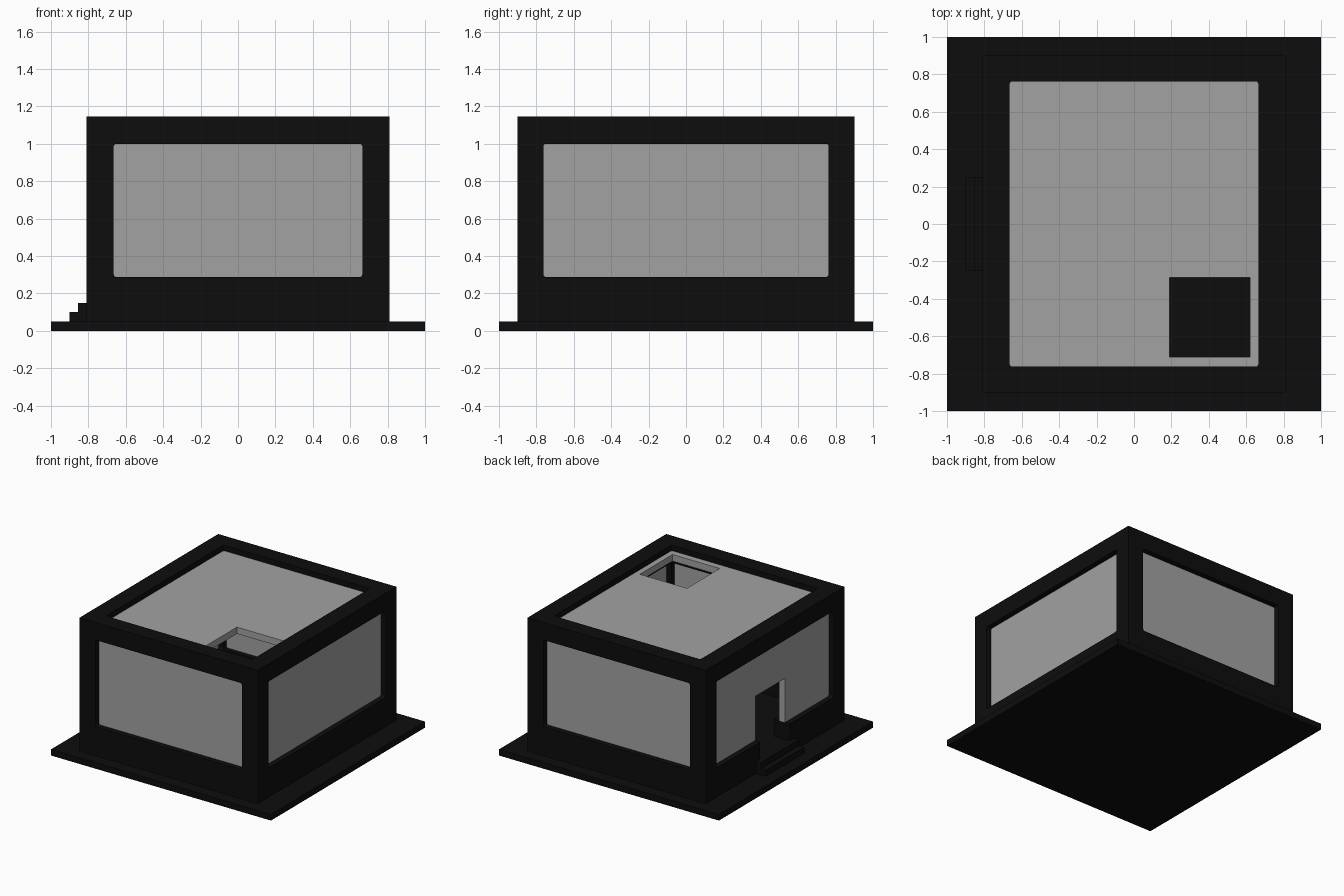
import bpy, bmesh

if "Cube" in bpy.data.objects:
    bpy.data.objects.remove(bpy.data.objects["Cube"])


def material(name, v):
    m = bpy.data.materials.new(name)
    m.diffuse_color = (v, v, v, 1)
    m.use_nodes = True
    m.node_tree.nodes["Principled BSDF"].inputs["Base Color"].default_value = m.diffuse_color
    return m


BLACK = material("black", 0.004)
GREY = material("grey", 0.36)


def box(name, lo, hi, mat, axis=None, radius=0.015):
    """Box between two corners; axis rounds the four edges along that axis."""
    bm = bmesh.new()
    bmesh.ops.create_cube(bm, size=1)
    for v in bm.verts:
        v.co = [(a + b) / 2 + c * (b - a) for a, b, c in zip(lo, hi, v.co)]
    if axis is not None:
        edges = [e for e in bm.edges
                 if abs((e.verts[0].co - e.verts[1].co).normalized()[axis]) > 0.9]
        bmesh.ops.bevel(bm, geom=edges, offset=radius, segments=3,
                        profile=0.5, affect='EDGES')
    me = bpy.data.meshes.new(name)
    bm.to_mesh(me)
    bm.free()
    me.materials.append(mat)
    ob = bpy.data.objects.new(name, me)
    bpy.context.collection.objects.link(ob)
    return ob


def cut(ob, lo, hi, axis=None):
    """Subtract a box from the object, then discard the cutter."""
    c = box("cutter", lo, hi, ob.data.materials[0], axis)
    c.hide_render = True
    mod = ob.modifiers.new("cut", 'BOOLEAN')
    mod.operation = 'DIFFERENCE'
    mod.solver = 'EXACT'
    mod.object = c
    bpy.context.view_layer.objects.active = ob
    bpy.ops.object.modifier_apply(modifier=mod.name)
    bpy.data.objects.remove(c)


W, D, TOP, FLOOR = 0.81, 0.90, 1.145, 0.15    # body half sizes and heights
X, Y, Z0, Z1 = 0.665, 0.763, 0.288, 1.0       # openings
INSET, THICK, LAP = 0.045, 0.055, 0.02        # panel recess, thickness, embed
DOOR_LO, DOOR_HI = (-1, -0.193, FLOOR), (-0.5, 0.193, 0.65)

# Ground slab, floor plinth and steps
box("base_slab", (-1, -1, 0), (1, 1, 0.05), BLACK)
box("floor_plinth", (-W, -D, 0.05), (W, D, FLOOR), BLACK)
box("lower_step", (-0.90, -0.25, 0.05), (-0.855, 0.25, 0.10), BLACK)
box("upper_step", (-0.855, -0.25, 0.05), (-W, 0.25, FLOOR), BLACK)

# Open frame with a rounded opening through each axis and a door notch
frame = box("frame", (-W, -D, FLOOR), (W, D, TOP), BLACK)
cut(frame, (-2, -Y, Z0), (2, Y, Z1), 0)
cut(frame, (-X, -2, Z0), (X, 2, Z1), 1)
cut(frame, (-X, -Y, -1), (X, Y, 2), 2)
cut(frame, (-1, -0.193, 0), DOOR_HI)

# Recessed wall panels
for side, s in (("left", -1), ("right", 1)):
    xs = sorted((s * (W - INSET), s * (W - INSET - THICK)))
    p = box(side + "_panel", (xs[0], -Y - LAP, Z0 - LAP),
            (xs[1], Y + LAP, Z1 + LAP), GREY)
    if s < 0:
        cut(p, (-1, -0.193, 0), DOOR_HI)
for side, s in (("front", -1), ("back", 1)):
    ys = sorted((s * (D - INSET), s * (D - INSET - THICK)))
    box(side + "_panel", (-X - LAP, ys[0], Z0 - LAP),
        (X + LAP, ys[1], Z1 + LAP), GREY)

# Roof panel with square hatch
roof = box("roof_panel", (-X - LAP, -Y - LAP, TOP - INSET - THICK),
           (X + LAP, Y + LAP, TOP - INSET), GREY)
cut(roof, (0.19, -0.71, 0.5), (0.62, -0.285, 2))
